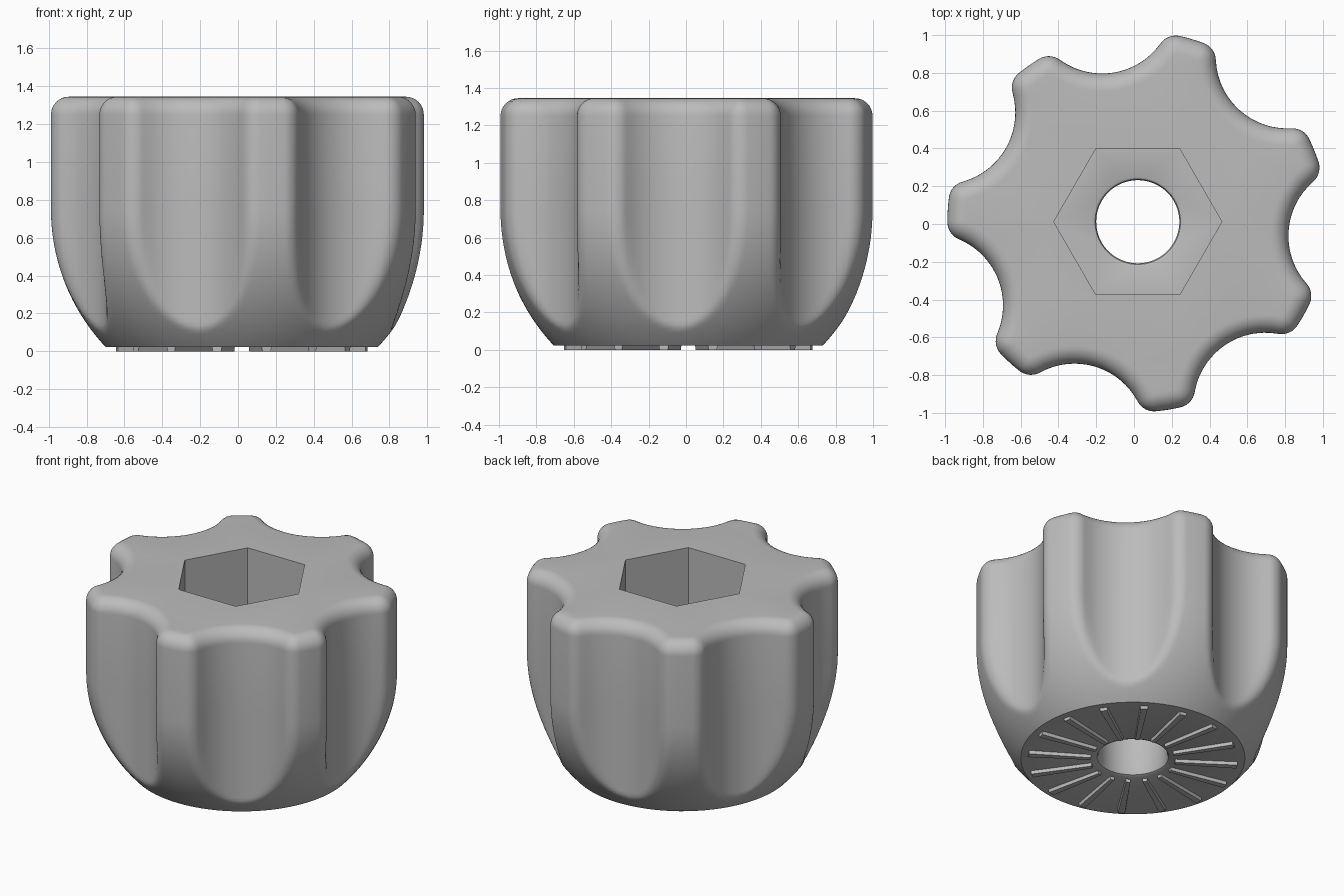
import bpy, bmesh
from math import sin, cos, acos, atan2, pi, sqrt, radians
from mathutils import Matrix, Vector

old = bpy.data.objects.get("Cube")
if old:
    bpy.data.objects.remove(old, do_unlink=True)

CENTRE = Vector((0.02, 0.012, 0))
LOBES, LOBE_ANGLE = 7, radians(73.5)
HALF = pi / LOBES
R, TOP, BASE = 1.008, 1.345, 0.022      # body radius, top and underside heights
CUT_DIST, CUT_R = 1.18, 0.38            # finger scallop circles
FILLET, TOP_ROUND = 0.1, 0.095
BEND_Z, BEND_R = 0.75, 1.06             # lower body curves inward
FLOOR, HOLE = 0.55, 0.22                # socket floor height, bore radius

grey = bpy.data.materials.new("grey_plastic")
grey.use_nodes = True
colour = (0.5, 0.5, 0.5, 1)
grey.diffuse_color = colour
grey.node_tree.nodes["Principled BSDF"].inputs["Base Color"].default_value = colour


def make_object(name, bm):
    bmesh.ops.recalc_face_normals(bm, faces=bm.faces[:])
    mesh = bpy.data.meshes.new(name)
    bm.to_mesh(mesh)
    bm.free()
    mesh.materials.append(grey)
    ob = bpy.data.objects.new(name, mesh)
    ob.location = CENTRE
    bpy.context.collection.objects.link(ob)
    bpy.ops.object.select_all(action='DESELECT')
    ob.select_set(True)
    bpy.context.view_layer.objects.active = ob
    bpy.ops.object.shade_smooth_by_angle(angle=radians(32))
    return ob


def fillet_data(r, s, f):
    """Fillet centre (distance, angle from valley) and angle where it meets the scallop."""
    dist, reach = r - f, s + f
    ang = acos(min(1, (dist**2 + CUT_DIST**2 - reach**2) / (2 * dist * CUT_DIST)))
    k = s / reach
    x = CUT_DIST + k * (dist * cos(ang) - CUT_DIST)
    return dist, ang, atan2(k * dist * sin(ang), x)


def lobe_radius(a, r, s, f):
    """Radius of the scalloped outline at angle a from a valley centre."""
    if r + s <= CUT_DIST:
        return r
    dist, centre, meet = fillet_data(r, s, f)
    if a >= centre:
        return r
    if a <= meet:
        return CUT_DIST * cos(a) - sqrt(max(0, s * s - (CUT_DIST * sin(a))**2))
    d = a - centre
    return dist * cos(d) + sqrt(max(0, f * f - (dist * sin(d))**2))


# Angles spaced to follow scallop, fillet and lobe tip
_, tip, meet = fillet_data(R, CUT_R, FILLET)
half = [meet * i / 12 for i in range(12)]
half += [meet + (tip - meet) * i / 10 for i in range(10)]
half += [tip + (HALF - tip) * i / 4 for i in range(5)]
sector = [-a for a in reversed(half[1:])] + half[:-1]
angles = [(LOBE_ANGLE + HALF + 2 * HALF * k + a, abs(a))
          for k in range(LOBES) for a in sector]

# Body: stacked outlines
bm = bmesh.new()


def ring(radius, z):
    return [bm.verts.new((radius(a) * cos(t), radius(a) * sin(t), z)) for t, a in angles]


def bridge(lo, hi):
    n = len(lo)
    for i in range(n):
        j = (i + 1) % n
        bm.faces.new((lo[i], lo[j], hi[j], hi[i]))


def loop_edges(verts):
    n = len(verts)
    out = []
    for i in range(n):
        pair = (verts[i], verts[(i + 1) % n])
        out.append(bm.edges.get(pair) or bm.edges.new(pair))
    return out


rings = []
# Bore, from socket floor down, with eased rims
for r, z in [(HOLE + 0.02, FLOOR), (HOLE + 0.006, FLOOR - 0.006), (HOLE, FLOOR - 0.02),
             (HOLE, BASE + 0.03), (HOLE + 0.009, BASE + 0.009), (HOLE + 0.03, BASE)]:
    rings.append(ring(lambda a, r=r: r, z))
# Curved lower side
ROWS = 32
for i in range(ROWS + 1):
    z = BASE + (BEND_Z - BASE) * i / ROWS
    r = R - BEND_R + sqrt(BEND_R**2 - (BEND_Z - z)**2)
    rings.append(ring(lambda a, r=r: lobe_radius(a, r, CUT_R, FILLET), z))
# Straight upper side and rounded top edge
for i in range(9):
    p = pi / 2 * i / 8
    d = TOP_ROUND * (1 - cos(p))
    z = TOP - TOP_ROUND * (1 - sin(p))
    rings.append(ring(lambda a, d=d: lobe_radius(a, R - d, CUT_R + d, FILLET - d), z))
for lo, hi in zip(rings, rings[1:]):
    bridge(lo, hi)

# Hexagonal socket
hexes = [[bm.verts.new((0.445 * cos(k * pi / 3), 0.445 * sin(k * pi / 3), z))
          for k in range(6)] for z in (FLOOR, TOP)]
bridge(*hexes)
for outer, inner in ((rings[-1], hexes[1]), (hexes[0], rings[0])):
    bmesh.ops.triangle_fill(bm, use_beauty=True, use_dissolve=False,
                            edges=loop_edges(outer) + loop_edges(inner))
make_object("knob_body", bm)

# Radial grip ribs under the base
RIBS = 16
bm = bmesh.new()
for k in range(RIBS):
    turn = Matrix.Rotation(2 * pi * (k + 0.5) / RIBS, 4, 'Z')
    made = bmesh.ops.create_cube(bm, size=1)["verts"]
    for v in made:
        outer = v.co.x > 0
        width = 0.055 if outer else 0.034
        shrink = 0.8 if v.co.z < 0 else 1
        v.co = turn @ Vector((0.672 if outer else 0.272, v.co.y * width * shrink,
                              0 if v.co.z < 0 else BASE + 0.003))
make_object("base_ribs", bm)
